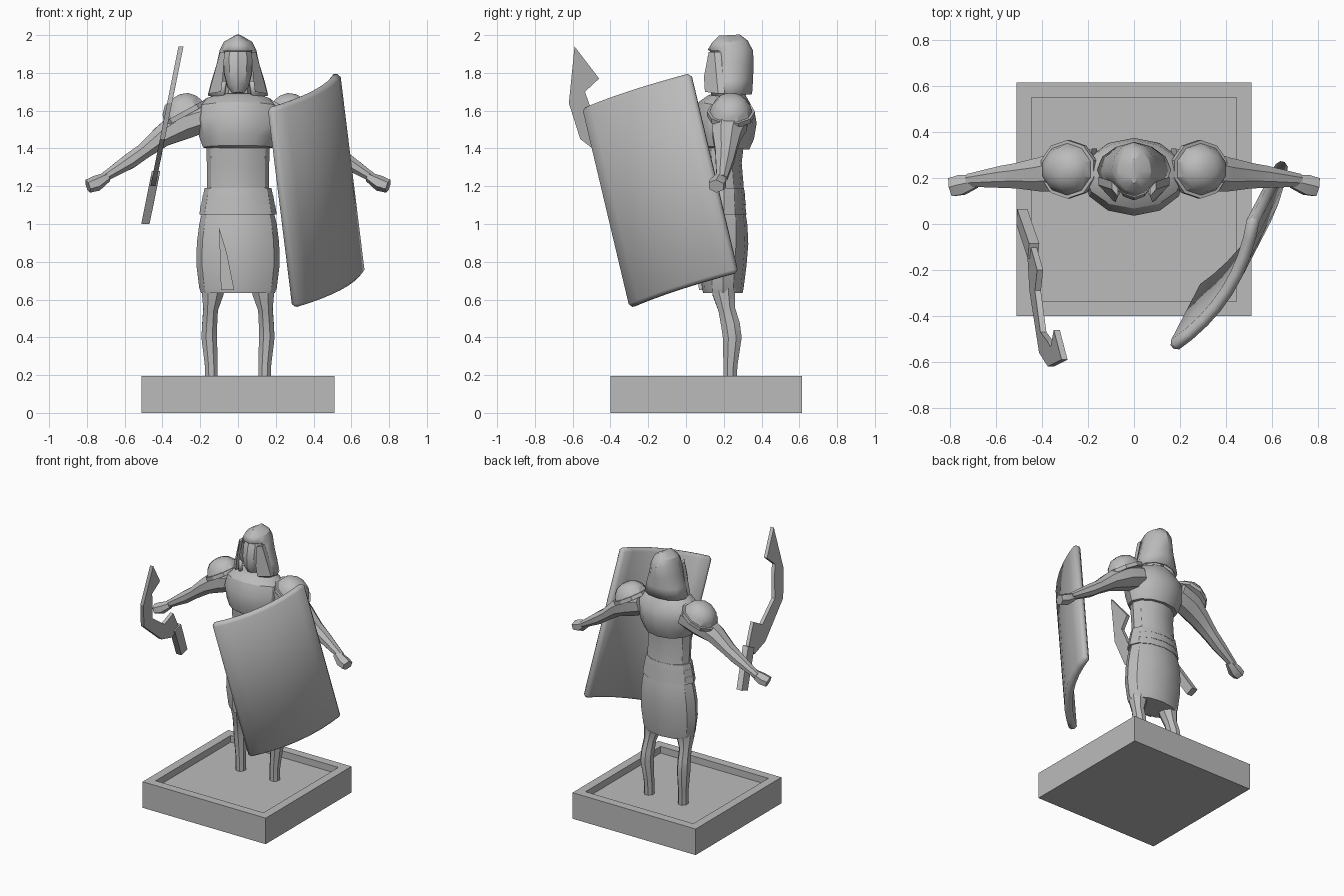
import bpy, bmesh, math
from mathutils import Vector, Matrix

cube = bpy.data.objects.get("Cube")
if cube:
    bpy.data.objects.remove(cube)

stone = bpy.data.materials.new("grey_stone")
stone.use_nodes = True
stone.diffuse_color = (0.5, 0.5, 0.5, 1)
bsdf = next(n for n in stone.node_tree.nodes if n.type == 'BSDF_PRINCIPLED')
bsdf.inputs["Base Color"].default_value = (0.5, 0.5, 0.5, 1)
bsdf.inputs["Roughness"].default_value = 0.8


def finish(name, bm, smooth=True, fix=True):
    if fix:
        bmesh.ops.recalc_face_normals(bm, faces=bm.faces)
    mesh = bpy.data.meshes.new(name)
    bm.to_mesh(mesh)
    bm.free()
    mesh.materials.append(stone)
    ob = bpy.data.objects.new(name, mesh)
    bpy.context.collection.objects.link(ob)
    if smooth:
        bpy.ops.object.select_all(action='DESELECT')
        ob.select_set(True)
        bpy.context.view_layer.objects.active = ob
        bpy.ops.object.shade_smooth_by_angle(angle=math.radians(32))
    return ob


def loft(name, rings, n=12, side=(1, 0, 0), spin=0.0, drop=None, smooth=True):
    """Skin rings (x, y, z, radius along side, radius across) into a closed form."""
    bm = bmesh.new()
    centres = [Vector(r[:3]) for r in rings]
    loops = []
    for i, r in enumerate(rings):
        t = centres[min(i + 1, len(rings) - 1)] - centres[max(i - 1, 0)]
        t.normalize()
        u = Vector(side)
        u = (u - t * u.dot(t)).normalized()
        v = t.cross(u)
        angles = [2 * math.pi * (k + spin) / n for k in range(n)]
        loops.append([bm.verts.new(centres[i] + u * math.cos(a) * r[3] + v * math.sin(a) * r[4])
                      for a in angles])
    for a, b in zip(loops, loops[1:]):
        for k in range(n):
            j = (k + 1) % n
            bm.faces.new((a[k], a[j], b[j], b[k]))
    if drop is None:
        bm.faces.new(loops[0])
    bm.faces.new(loops[-1])
    bmesh.ops.recalc_face_normals(bm, faces=bm.faces)
    if drop:
        gone = [f for f in bm.faces if drop(f.calc_center_median())]
        bmesh.ops.delete(bm, geom=gone, context='FACES')
    return finish(name, bm, smooth, fix=drop is None)


def upright(name, rows, n=12, **kw):
    """Loft of level rings (z, y, half width, half depth) on the centre line."""
    return loft(name, [(0, y, z, rx, ry) for z, y, rx, ry in rows], n, **kw)


def prism(name, outline, depth):
    """Extrude a 3D outline along a depth vector."""
    bm = bmesh.new()
    face = bm.faces.new([bm.verts.new(p) for p in outline])
    new = bmesh.ops.extrude_face_region(bm, geom=[face])["geom"]
    bmesh.ops.translate(bm, vec=depth, verts=[g for g in new if isinstance(g, bmesh.types.BMVert)])
    return finish(name, bm, False)


# Plinth with a sunken top
bm = bmesh.new()
bmesh.ops.create_cube(bm, size=1, matrix=Matrix.Translation((0, 0.107, 0.0975))
                      @ Matrix.Diagonal((1.02, 1.015, 0.195, 1)))
top = [f for f in bm.faces if f.calc_center_median().z > 0.19]
bmesh.ops.inset_region(bm, faces=top, thickness=0.09)
new = bmesh.ops.extrude_face_region(bm, geom=top)["geom"]
bmesh.ops.translate(bm, vec=(0, 0, -0.05), verts=[g for g in new if isinstance(g, bmesh.types.BMVert)])
bmesh.ops.delete(bm, geom=[f for f in top if f.is_valid], context='FACES')
finish("plinth", bm, False)

# Torso, breastplate and neck
upright("abdomen", [(1.1, .2, .17, .11), (1.2, .2, .165, .105), (1.32, .19, .165, .105),
                    (1.45, .19, .17, .12)])
upright("breastplate", [(1.4, .195, .165, .115), (1.405, .195, .185, .14), (1.46, .2, .205, .16),
                        (1.55, .205, .225, .17), (1.62, .215, .215, .15), (1.665, .225, .17, .11),
                        (1.69, .225, .1, .085)])
upright("neck", [(1.64, .225, .08, .07), (1.78, .21, .06, .06)], 8)

# Kilt, front flap and layered belt
upright("kilt", [(.635, .195, .195, .105), (.66, .195, .205, .11), (.78, .195, .22, .125),
                 (.9, .2, .218, .13), (1.0, .205, .205, .12), (1.06, .205, .19, .11)])
prism("kilt_flap", [(-.1, .062, .98), (-.09, .068, .65), (-.02, .068, .65), (-.06, .06, .85)], (0, .03, 0))
for name, low, high, rx, ry in (("belt_lower", 1.05, 1.1, .205, .12),
                                ("belt_middle", 1.1, 1.15, .195, .117),
                                ("belt_upper", 1.15, 1.19, .185, .113)):
    upright(name, [(low, .2, rx, ry), (high, .2, rx - .008, ry - .006)])

# Face and open headcloth
upright("face", [(1.69, .165, .03, .035), (1.73, .175, .06, .07), (1.8, .19, .078, .088),
                 (1.88, .2, .08, .085), (1.95, .21, .06, .06)], 10, spin=.5)
hood = upright("headcloth", [(1.68, .235, .16, .115), (1.76, .23, .14, .125), (1.85, .23, .112, .128),
                             (1.92, .235, .097, .12), (1.965, .232, .075, .095), (2.0, .23, .012, .055)],
               12, drop=lambda c: c.z < 1.92 and c.y < .17 and abs(c.x) < .09)
rim = hood.modifiers.new("thickness", 'SOLIDIFY')
rim.thickness = 0.018

for s, word in ((1, "left"), (-1, "right")):
    # Headcloth lappets framing the face
    prism(word + "_lappet", [(s * .07, .12, 1.91), (s * .095, .15, 1.91), (s * .155, .17, 1.69),
                             (s * .09, .1, 1.7), (s * .08, .095, 1.78)], (0, .035, 0))
    # Bare legs
    loft(word + "_leg", [(s * .14, .233, .145, .036, .038), (s * .142, .235, .25, .036, .04),
                         (s * .152, .245, .4, .045, .054), (s * .15, .235, .47, .043, .054),
                         (s * .145, .215, .55, .042, .048), (s * .135, .2, .63, .062, .065),
                         (s * .11, .2, .8, .08, .08)], 8, spin=.5)
    # Outstretched arm and fist
    loft(word + "_arm", [(s * .17, .235, 1.57, .1, .085), (s * .29, .232, 1.53, .098, .09),
                         (s * .4, .215, 1.465, .08, .062), (s * .5, .21, 1.385, .06, .045),
                         (s * .57, .205, 1.335, .052, .045), (s * .72, .19, 1.24, .03, .025)],
         8, side=(0, 1, 0), spin=.5)
    loft(word + "_fist", [(s * .69, .185, 1.25, .032, .026), (s * .75, .17, 1.215, .05, .042),
                          (s * .795, .16, 1.2, .046, .036)], 6, side=(0, 1, 0), spin=.5)
    # Domed shoulder guard with a raised rim
    axis = Vector((s * .48, 0, .88))
    base = Vector((s * .285, .238, 1.585))
    steps = [(-.015, .137, .127), (.012, .137, .127), (.012, .122, .113), (.05, .108, .1),
             (.085, .075, .068), (.1, .03, .03)]
    loft(word + "_shoulder_guard", [(*(base + axis * h), a, b) for h, a, b in steps], 10,
         side=(1, 0, 0), spin=.5)

# Tilted, curved rectangular shield
corner = Vector((.18, -.56, 1.61))
across = Vector((.365, .58, .19))
down = Vector((.13, .25, -1.055))
outward = across.cross(-down).normalized()
bm = bmesh.new()
cols = 8
pairs = []
for i in range(cols + 1):
    t = i / cols
    p = corner + across * t + outward * (.075 * (1 - (2 * t - 1) ** 2))
    pairs.append([bm.verts.new(p), bm.verts.new(p + down)])
for a, b in zip(pairs, pairs[1:]):
    bm.faces.new((a[0], a[1], b[1], b[0]))
bm.normal_update()
if bm.faces[:][0].normal.dot(outward) < 0:
    bmesh.ops.reverse_faces(bm, faces=bm.faces)
shield = finish("shield", bm, True, fix=False)
shell = shield.modifiers.new("thickness", 'SOLIDIFY')
shell.thickness = 0.055
shell.offset = -1
edge = shield.modifiers.new("edge", 'BEVEL')
edge.width = 0.018
edge.segments = 1
edge.limit_method = 'ANGLE'
edge.angle_limit = math.radians(50)


# Sickle sword, leaning inwards with height
def lean(y, z, shift):
    return (-.49 + .2 * (z - 1) + shift, y, z)


blade = [(-.59, 1.94), (-.62, 1.64), (-.56, 1.45), (-.29, 1.24), (-.15, 1.2), (-.1, 1.27),
         (-.2, 1.41), (-.29, 1.36), (-.47, 1.48), (-.51, 1.63), (-.535, 1.7), (-.46, 1.77)]
prism("sword_blade", [lean(y, z, -.013) for y, z in blade], (.026, 0, 0))
grip = [(0, 1.0), (.065, 1.02), (-.085, 1.28), (-.15, 1.25)]
prism("sword_grip", [lean(y, z, -.022) for y, z in grip], (.044, 0, 0))
